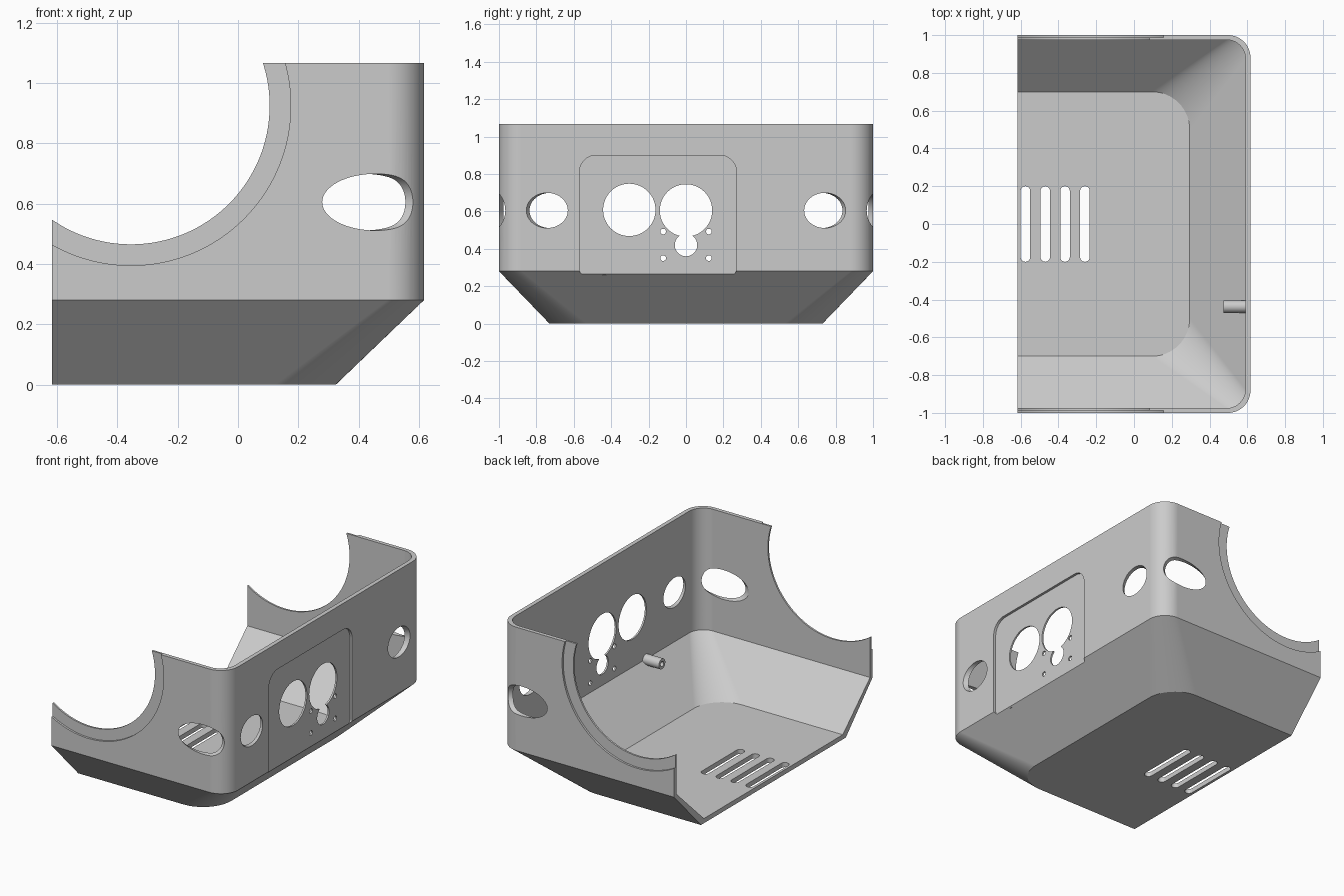
import bpy, bmesh
from math import sin, cos, pi, radians
from mathutils import Matrix, Vector

cube = bpy.data.objects.get("Cube")
if cube:
    bpy.data.objects.remove(cube, do_unlink=True)

grey = bpy.data.materials.new("light_grey")
grey.use_nodes = True
COLOUR = (0.6, 0.6, 0.6, 1)
grey.diffuse_color = COLOUR
grey.node_tree.nodes["Principled BSDF"].inputs["Base Color"].default_value = COLOUR

BACK, FRONT_Y, TOP = -0.617, 1.0, 1.067
X, Y, Z = (Vector(row) for row in Matrix.Identity(3))


def arc(cx, cy, r, start, end, n):
    return [(cx + r * cos(start + (end - start) * i / n),
             cy + r * sin(start + (end - start) * i / n)) for i in range(n + 1)]


def circle(cx, cy, r, n=64):
    return arc(cx, cy, r, 0, 2 * pi, n)[:-1]


def rounded_rect(x0, x1, y0, y1, r_low, r_high):
    pts = []
    for k, (x, y, r) in enumerate([(x1, y1, r_high), (x0, y1, r_high),
                                   (x0, y0, r_low), (x1, y0, r_low)]):
        cx = x - r if x == x1 else x + r
        cy = y - r if y == y1 else y + r
        pts += arc(cx, cy, r, k * pi / 2, (k + 1) * pi / 2, 10)
    return pts


def loft(name, rings):
    """Solid skinned through rings of equal point count."""
    bm = bmesh.new()
    loops = [[bm.verts.new(p) for p in ring] for ring in rings]
    n = len(loops[0])
    for a, b in zip(loops, loops[1:]):
        for i in range(n):
            j = (i + 1) % n
            bm.faces.new((a[i], a[j], b[j], b[i]))
    bm.faces.new(loops[0][::-1])
    bm.faces.new(loops[-1])
    bmesh.ops.recalc_face_normals(bm, faces=bm.faces)
    mesh = bpy.data.meshes.new(name)
    bm.to_mesh(mesh)
    bm.free()
    mesh.materials.append(grey)
    obj = bpy.data.objects.new(name, mesh)
    bpy.context.collection.objects.link(obj)
    return obj


def prism(name, outline, u, v, w, start, end):
    """Outline in the u, v plane, extruded along w."""
    return loft(name, [[u * a + v * b + w * t for a, b in outline] for t in (start, end)])


def activate(obj):
    bpy.ops.object.select_all(action='DESELECT')
    obj.select_set(True)
    bpy.context.view_layer.objects.active = obj


def cut(target, cutter):
    cutter.hide_render = True
    mod = target.modifiers.new("cut", 'BOOLEAN')
    mod.operation, mod.solver, mod.object = 'DIFFERENCE', 'EXACT', cutter
    activate(target)
    bpy.ops.object.modifier_apply(modifier=mod.name)
    bpy.data.objects.remove(cutter, do_unlink=True)


def tub_ring(z, back, x, y, r):
    pts = [(back, -y)] + arc(x - r, r - y, r, -pi / 2, 0, 16)
    pts += arc(x - r, y - r, r, 0, pi / 2, 16) + [(back, y)]
    return [Vector((px, py, z)) for px, py in pts]


# Thin-walled tub, open at the top and back
shell = loft("housing_shell", [
    tub_ring(0, BACK, 0.325, 0.73, 0.2),
    tub_ring(0.28, BACK, -BACK, FRONT_Y, 0.12),
    tub_ring(TOP, BACK, -BACK, FRONT_Y, 0.12)])
cut(shell, loft("hollow", [
    tub_ring(0.03, BACK - 0.1, 0.295, 0.70, 0.2),
    tub_ring(0.29, BACK - 0.1, 0.59, 0.975, 0.1),
    tub_ring(TOP + 0.1, BACK - 0.1, 0.59, 0.975, 0.1)]))

# Recessed panel on the long wall
cut(shell, prism("panel_recess", rounded_rect(-0.57, 0.27, 0.26, 0.9, 0.03, 0.09),
                 Y, Z, X, 0.601, 0.8))

# Panel openings
openings = [(-0.303, 0.608, 0.14), (0, 0.605, 0.14), (0, 0.42, 0.06)]
openings += [(y, z, 0.015) for y in (-0.122, 0.122) for z in (0.35, 0.492)]
for y, z, r in openings:
    cut(shell, prism("opening", circle(y, z, r), Y, Z, X, 0.5, 0.8))

# Large round cut-outs with a shallow outer step, and oblique corner holes
tilt = radians(32)
for side in (-1, 1):
    out = Y * side
    cut(shell, prism("arch_step", circle(-0.355, 0.925, 0.53, 128), X, Z, out, 0.987, 1.2))
    cut(shell, prism("arch", circle(-0.355, 0.925, 0.46, 128), X, Z, out, 0.9, 1.2))
    along = X * cos(tilt) + out * sin(tilt)
    across = X * sin(tilt) - out * cos(tilt)
    for offset, start, end in ((-0.606, 0.65, 1.2), (-0.303, 0.75, 1.15)):
        cut(shell, prism("corner_hole", circle(offset, 0.605, 0.094),
                         across, Z, along, start, end))

# Floor vent slots
for i in range(4):
    x = -0.575 + 0.105 * i
    cut(shell, prism("vent", rounded_rect(x - 0.025, x + 0.025, -0.2, 0.2, 0.0249, 0.0249),
                     X, Y, Z, -0.1, 0.1))

# Hollow peg on the inside of the long wall
peg = prism("mounting_peg", circle(-0.437, 0.29, 0.033, 32), Y, Z, X, 0.475, 0.595)
cut(peg, prism("peg_bore", circle(-0.437, 0.29, 0.016, 32), Y, Z, X, 0.4, 0.57))

for obj in (shell, peg):
    activate(obj)
    bpy.ops.object.shade_smooth_by_angle(angle=radians(25))
    weighted = obj.modifiers.new("weighted_normals", 'WEIGHTED_NORMAL')
    weighted.keep_sharp = True
